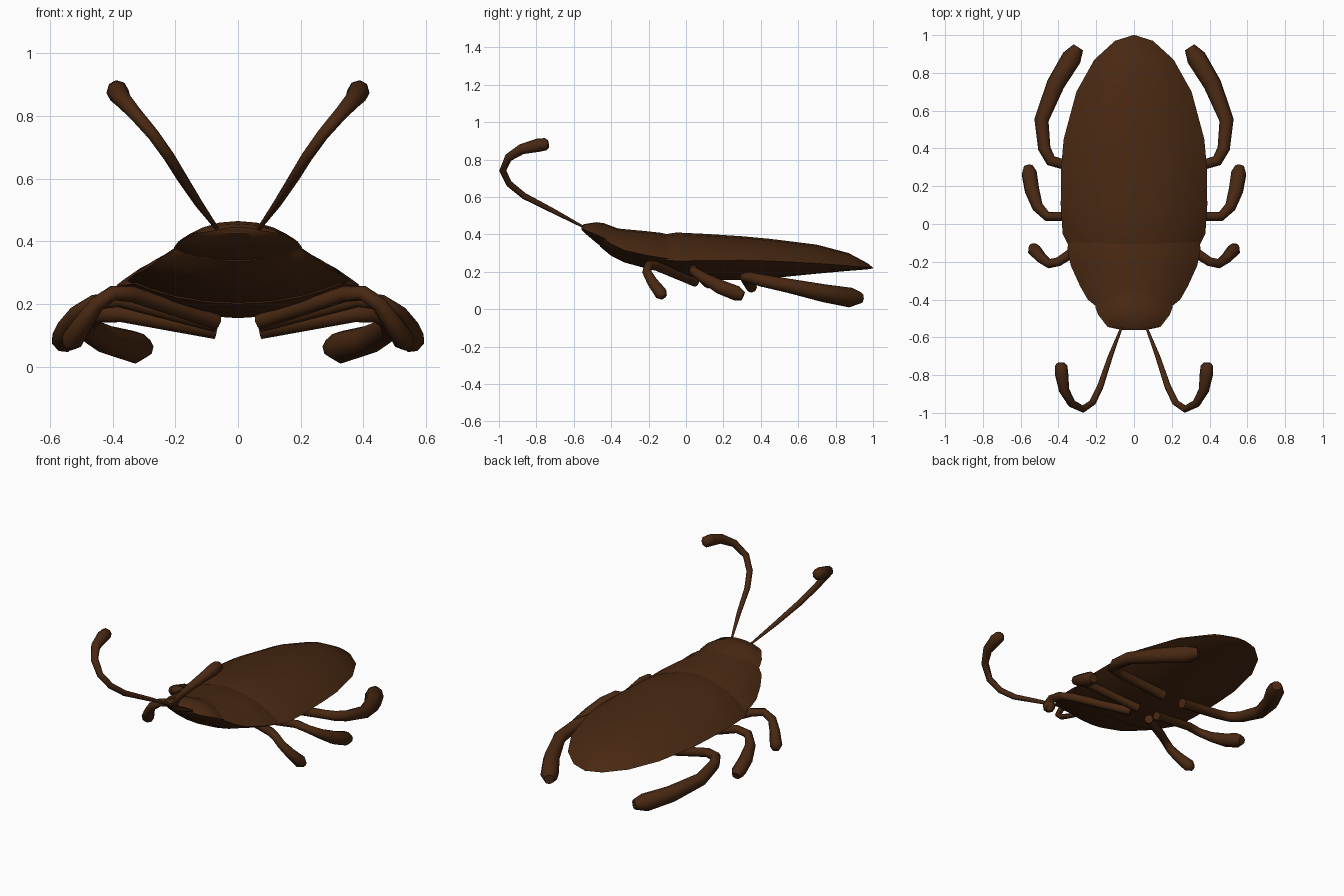
import bpy, bmesh, math
from mathutils import Vector

brown = bpy.data.materials.new("dark brown shell")
brown.diffuse_color = (0.065, 0.021, 0.006, 1)


def skin_rings(name, rings, angle=40):
    """Join closed rings of points into a capped surface."""
    bm = bmesh.new()
    loops = [[bm.verts.new(p) for p in ring] for ring in rings]
    n = len(loops[0])
    for a, b in zip(loops, loops[1:]):
        for i in range(n):
            j = (i + 1) % n
            bm.faces.new((a[i], a[j], b[j], b[i]))
    bm.faces.new(loops[0][::-1])
    bm.faces.new(loops[-1])
    bmesh.ops.remove_doubles(bm, verts=bm.verts, dist=0.0005)
    bmesh.ops.recalc_face_normals(bm, faces=bm.faces)
    mesh = bpy.data.meshes.new(name)
    bm.to_mesh(mesh)
    bm.free()
    mesh.materials.append(brown)
    ob = bpy.data.objects.new(name, mesh)
    bpy.context.collection.objects.link(ob)
    bpy.ops.object.select_all(action='DESELECT')
    ob.select_set(True)
    bpy.context.view_layer.objects.active = ob
    bpy.ops.object.shade_smooth_by_angle(angle=math.radians(angle))
    return ob


def shell(name, sections, steps=10):
    """Sections are (y, half width, top z, rim z, bottom z)."""
    rings = []
    for y, w, top, rim, bottom in sections:
        us = [-math.cos(math.pi * i / steps) for i in range(steps + 1)]
        arch = lambda u: 1 - abs(u) ** 2.2
        ring = [(w * u, y, rim + (top - rim) * arch(u)) for u in us]
        ring += [(w * u, y, rim + (bottom - rim) * arch(u)) for u in us[-2:0:-1]]
        rings.append(ring)
    return skin_rings(name, rings)


def limb(name, path, side, sides=8):
    """Tapered tube; path holds (x, y, z, radius)."""
    pts = [Vector((x * side, y, z)) for x, y, z, r in path]
    rings, normal = [], Vector((0, 0, 1))
    for i, p in enumerate(pts):
        t = (pts[min(i + 1, len(pts) - 1)] - pts[max(i - 1, 0)]).normalized()
        normal = (normal - t * normal.dot(t)).normalized()
        other = t.cross(normal)
        rings.append([p + path[i][3] * (normal * math.cos(a) + other * math.sin(a))
                      for a in (2 * math.pi * k / sides for k in range(sides))])
    return skin_rings(name, rings, 60)


# Body shells
shell("head", [
    (-0.56, 0.07, 0.445, 0.435, 0.425), (-0.545, 0.14, 0.455, 0.425, 0.41),
    (-0.48, 0.19, 0.465, 0.40, 0.355), (-0.44, 0.205, 0.46, 0.38, 0.325),
    (-0.36, 0.20, 0.43, 0.34, 0.28)])
shell("thorax_shield", [
    (-0.46, 0.17, 0.445, 0.39, 0.335), (-0.40, 0.245, 0.435, 0.35, 0.285),
    (-0.33, 0.285, 0.428, 0.315, 0.25), (-0.22, 0.335, 0.418, 0.29, 0.22),
    (-0.13, 0.353, 0.408, 0.275, 0.20), (-0.06, 0.34, 0.39, 0.265, 0.19)])
shell("wing_case_and_belly", [
    (-0.15, 0.33, 0.395, 0.265, 0.20), (-0.05, 0.378, 0.41, 0.258, 0.18),
    (0.10, 0.388, 0.403, 0.26, 0.155), (0.30, 0.386, 0.39, 0.262, 0.155),
    (0.45, 0.372, 0.376, 0.258, 0.165), (0.70, 0.305, 0.345, 0.245, 0.19),
    (0.87, 0.21, 0.30, 0.232, 0.205), (0.97, 0.10, 0.246, 0.223, 0.213),
    (1.0, 0.004, 0.222, 0.22, 0.218)])

# Legs and feelers, drawn once and mirrored
limbs = {
    "front_leg": [
        (0.07, 0.05, 0.145, 0.026), (0.34, -0.16, 0.232, 0.026),
        (0.40, -0.20, 0.235, 0.024), (0.45, -0.21, 0.20, 0.025),
        (0.49, -0.18, 0.145, 0.03), (0.53, -0.135, 0.085, 0.036),
        (0.54, -0.118, 0.066, 0.02)],
    "middle_leg": [
        (0.07, 0.12, 0.135, 0.025), (0.38, 0.04, 0.215, 0.025),
        (0.46, 0.04, 0.205, 0.025), (0.51, 0.09, 0.17, 0.03),
        (0.54, 0.18, 0.12, 0.04), (0.555, 0.27, 0.085, 0.042),
        (0.56, 0.305, 0.07, 0.025)],
    "rear_leg": [
        (0.07, 0.35, 0.118, 0.03), (0.37, 0.315, 0.17, 0.028),
        (0.44, 0.335, 0.17, 0.03), (0.475, 0.40, 0.155, 0.033),
        (0.49, 0.55, 0.125, 0.038), (0.415, 0.74, 0.085, 0.048),
        (0.33, 0.88, 0.062, 0.053), (0.295, 0.935, 0.06, 0.03)],
    "feeler": [
        (0.065, -0.545, 0.438, 0.006), (0.125, -0.70, 0.52, 0.013),
        (0.18, -0.865, 0.605, 0.017), (0.22, -0.945, 0.67, 0.018),
        (0.27, -0.98, 0.74, 0.019), (0.33, -0.95, 0.81, 0.022),
        (0.37, -0.88, 0.855, 0.028), (0.384, -0.79, 0.877, 0.036),
        (0.386, -0.75, 0.882, 0.033), (0.387, -0.735, 0.884, 0.02)],
}
for part, path in limbs.items():
    for side, label in ((1, "right"), (-1, "left")):
        limb(f"{part}_{label}", path, side)
